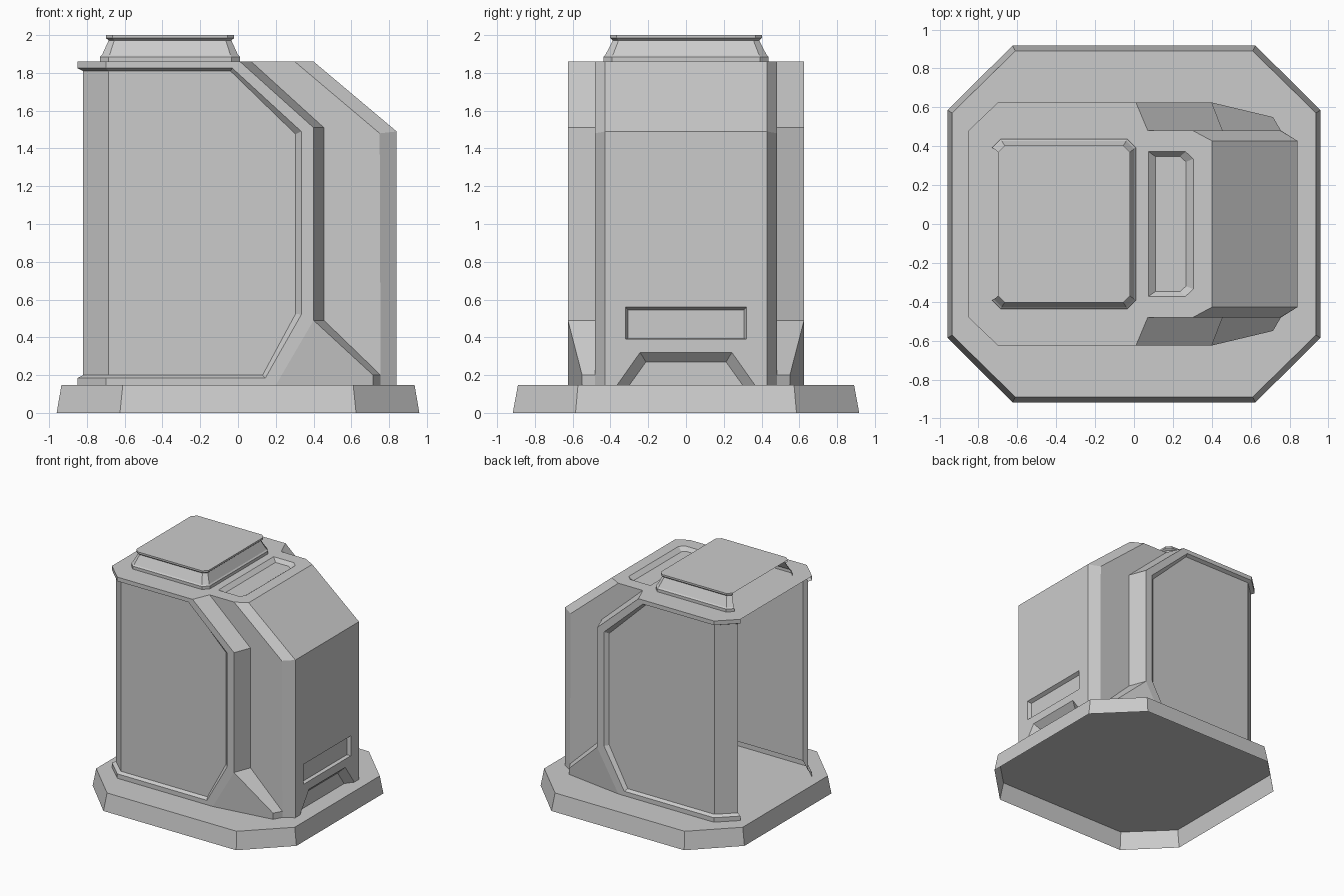
import bpy, bmesh

if "Cube" in bpy.data.objects:
    bpy.data.objects.remove(bpy.data.objects["Cube"])


class HalfShell:
    """Collects faces for the y < 0 half; finish() mirrors it across y = 0."""

    def __init__(self):
        self.bm = bmesh.new()

    def face(self, pts):
        self.bm.faces.new([self.bm.verts.new(p) for p in pts])

    def strip(self, a, b):
        for i in range(len(a) - 1):
            self.face([a[i], a[i + 1], b[i + 1], b[i]])

    def finish(self, name):
        bm = self.bm
        bmesh.ops.remove_doubles(bm, verts=bm.verts, dist=0.0005)
        bmesh.ops.recalc_face_normals(bm, faces=bm.faces)
        mesh = bpy.data.meshes.new(name)
        bm.to_mesh(mesh)
        bm.free()
        ob = bpy.data.objects.new(name, mesh)
        bpy.context.collection.objects.link(ob)
        mod = ob.modifiers.new("mirror", 'MIRROR')
        mod.use_axis = (False, True, False)
        mod.use_clip = True
        return ob


def at_y(y, pts):
    return [(x, y, z) for x, z in pts]


def at_x(x, pts):
    return [(x, y, z) for y, z in pts]


def at_z(z, pts):
    return [(x, y, z) for x, y in pts]


# Octagonal base plinth, hollow with an open underside
def octagon_half(x, y, cx, cy):
    return [(-x, 0), (-x, -cy), (-cx, -y), (cx, -y), (x, -cy), (x, 0)]


base = HalfShell()
low = at_z(0, octagon_half(0.96, 0.917, 0.625, 0.585))
high = at_z(0.147, octagon_half(0.935, 0.89, 0.61, 0.572))
base.strip(low, high)
base.face(high)
base.finish("base_plinth")

# Cabinet shell, open on the -x side
body = HalfShell()
FY, CY, EY = -0.625, -0.482, -0.428   # side frame, core wall, end face edge
TOP, BOT = 1.86, 0.147

# Side frame around the recessed panel
inner = [(-0.70, 0.185), (0.145, 0.185), (0.335, 0.52),
         (0.335, 1.49), (-0.03, 1.825), (-0.70, 1.825)]
body.face(at_y(FY, [(-0.70, TOP), (0.01, TOP), (0.40, 1.51), (0.40, 0.49),
                    (0.20, BOT), (-0.70, BOT)] + inner))
for z0, z1 in ((BOT, 0.185), (1.825, TOP)):
    body.strip([(-0.70, FY, z0), (-0.85, CY, z0)],
               [(-0.70, FY, z1), (-0.85, CY, z1)])

# Recessed side panel with its bevelled edge and corner
panel = at_y(-0.597, [(-0.685, 0.2), (0.13, 0.2), (0.305, 0.525),
                      (0.305, 1.475), (-0.04, 1.81), (-0.685, 1.81)])
end_low, end_high = (-0.82, -0.47, 0.2), (-0.82, -0.47, 1.81)
body.strip([(-0.85, CY, 0.185)] + at_y(FY, inner) + [(-0.85, CY, 1.825)],
           [end_low] + panel + [end_high])
body.face(panel)
body.face([panel[0], panel[-1], end_high, end_low])

# Step from the frame down to the core, with the splayed foot
step_out = at_y(FY, [(0.01, TOP), (0.40, 1.51), (0.40, 0.49)]) \
    + at_y(-0.55, [(0.715, 0.2), (0.715, BOT)])
step_in = at_y(CY, [(0.07, TOP), (0.455, 1.51), (0.455, 0.49),
                    (0.755, 0.2), (0.755, BOT)])
body.strip(step_out, step_in)
body.face([step_out[2], (0.20, FY, BOT), step_out[4], step_out[3]])

# Core side wall, chamfer and sloping shoulder
body.face(step_in[:4] + at_y(CY, [(0.75, 1.48), (0.30, TOP)]))
body.strip(at_y(CY, [(0.30, TOP), (0.75, 1.48), (0.755, 0.2), (0.755, BOT)]),
           at_y(EY, [(0.40, TOP), (0.84, 1.49), (0.84, 0.2), (0.84, BOT)]))
body.strip(at_y(EY, [(0.40, TOP), (0.84, 1.49)]),
           at_y(0, [(0.40, TOP), (0.84, 1.49)]))

# End face with slot and bottom notch
notch = [(-0.365, BOT), (-0.243, 0.32), (0, 0.32)]
slot = [(0, 0.39), (-0.32, 0.39), (-0.32, 0.56), (0, 0.56)]
body.face(at_x(0.84, [(0, 1.49), (EY, 1.49), (EY, 0.2), (EY, BOT)] + notch + slot))
notch_in = at_x(0.79, [(-0.30, BOT), (-0.212, 0.27), (0, 0.27)])
body.strip(at_x(0.84, notch), notch_in)
body.face(notch_in + [(0.79, 0, BOT)])
slot_in = at_x(0.81, [(0, 0.395), (-0.307, 0.395), (-0.307, 0.545), (0, 0.545)])
body.strip(at_x(0.84, slot), slot_in)
body.face(slot_in)

# Roof with recessed tray
tray = [(0.305, 0), (0.305, -0.335), (0.265, -0.372), (0.075, -0.372), (0.075, 0)]
body.face(at_z(TOP, [(-0.85, 0), (-0.85, CY), (-0.70, FY), (0.01, FY), (0.07, CY),
                     (0.30, CY), (0.40, EY), (0.40, 0)] + tray))
tray_in = at_z(1.83, [(0.267, 0), (0.267, -0.32), (0.237, -0.347),
                      (0.11, -0.347), (0.11, 0)])
body.strip(at_z(TOP, tray), tray_in)
body.face(tray_in)
body.finish("cabinet_shell")

# Flared roof cap, also open on the -x side
cap = HalfShell()


def cap_loop(z, x0, x1, y, c):
    return at_z(z, [(x0, c - y), (x0 + c, -y), (x1 - c, -y), (x1, c - y), (x1, 0)])


loops = [cap_loop(1.86, -0.73, 0.01, 0.437, 0.045),
         cap_loop(1.885, -0.73, 0.01, 0.437, 0.045),
         cap_loop(1.895, -0.72, 0.0, 0.427, 0.04),
         cap_loop(1.972, -0.685, -0.035, 0.387, 0.03),
         cap_loop(1.985, -0.70, -0.02, 0.403, 0.035),
         cap_loop(2.0, -0.70, -0.02, 0.403, 0.035)]
for a, b in zip(loops, loops[1:]):
    cap.strip(a, b)
cap.face(loops[-1] + [(-0.70, 0, 2.0)])
cap.finish("roof_cap")
